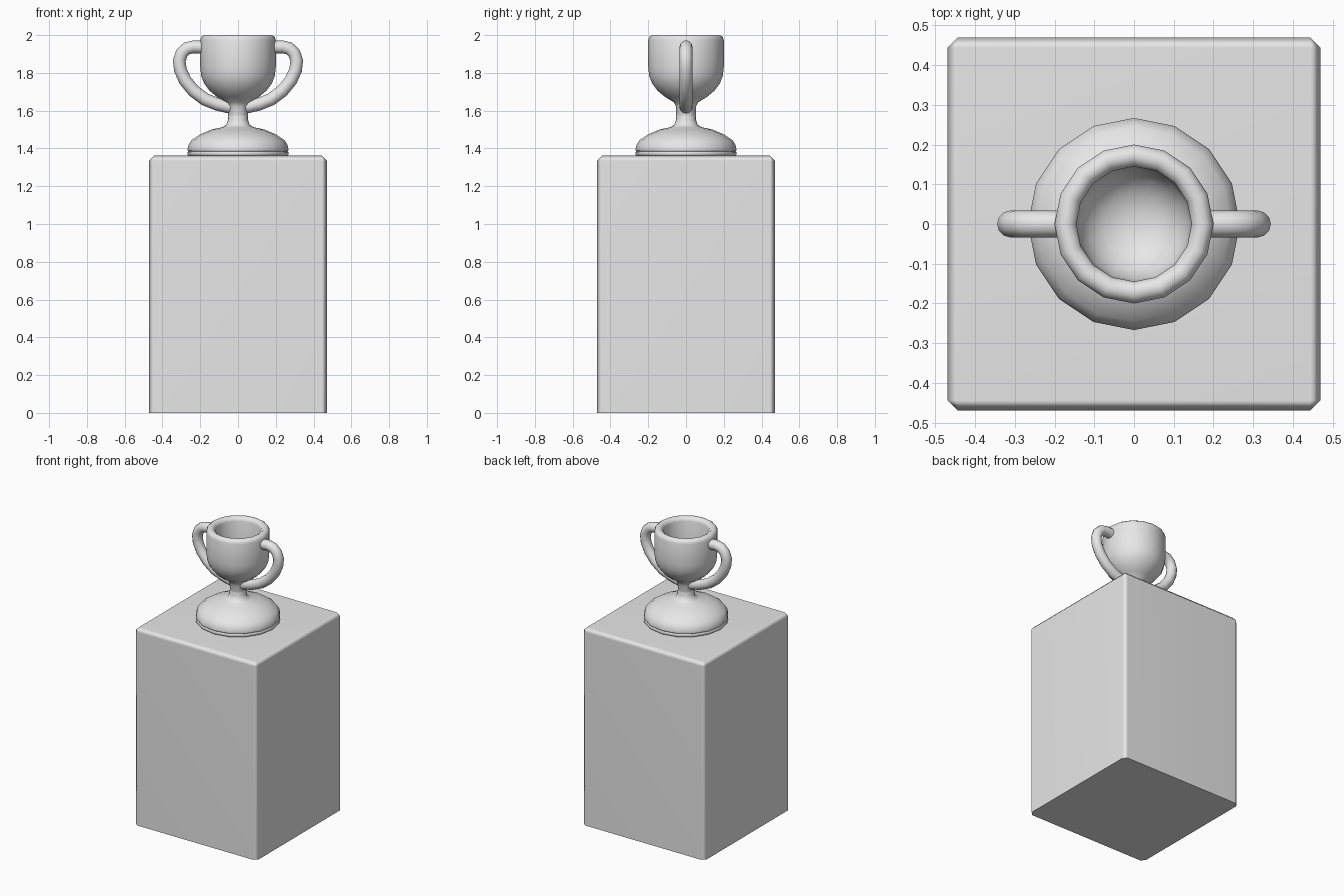
import bpy, bmesh, math
from mathutils import Vector

cube = bpy.data.objects.get("Cube")
if cube:
    bpy.data.objects.remove(cube, do_unlink=True)

GREY = (0.8, 0.8, 0.8, 1.0)
grey = bpy.data.materials.new("light_grey")
grey.use_nodes = True
grey.diffuse_color = GREY
grey.node_tree.nodes["Principled BSDF"].inputs["Base Color"].default_value = GREY


def finish(name, bm, angle):
    """Turn a bmesh into a smooth-shaded object that keeps its sharp edges."""
    bmesh.ops.recalc_face_normals(bm, faces=bm.faces)
    mesh = bpy.data.meshes.new(name)
    bm.to_mesh(mesh)
    bm.free()
    mesh.materials.append(grey)
    obj = bpy.data.objects.new(name, mesh)
    bpy.context.collection.objects.link(obj)
    bpy.ops.object.select_all(action='DESELECT')
    obj.select_set(True)
    bpy.context.view_layer.objects.active = obj
    bpy.ops.object.shade_smooth_by_angle(angle=math.radians(angle))
    return obj


def bridge(bm, rings):
    """Join consecutive closed rings of vertices with quads."""
    for a, b in zip(rings, rings[1:]):
        n = len(a)
        for i in range(n):
            j = (i + 1) % n
            bm.faces.new((a[i], a[j], b[j], b[i]))


def lathe(name, profile, sides=16, angle=50):
    """Revolve (radius, height) points around z and cap both ends."""
    bm = bmesh.new()
    rings = []
    for r, z in profile:
        turns = [math.tau * i / sides for i in range(sides)]
        rings.append([bm.verts.new((r * math.cos(t), r * math.sin(t), z)) for t in turns])
    bridge(bm, rings)
    bm.faces.new(rings[0])
    bm.faces.new(rings[-1])
    return finish(name, bm, angle)


def tube(name, path, radius, sides=12):
    """Sweep a circle along a path lying in the xz plane."""
    bm = bmesh.new()
    points = [Vector((x, 0, z)) for x, z in path]
    across = Vector((0, 1, 0))
    rings = []
    for i, p in enumerate(points):
        ahead = points[min(i + 1, len(points) - 1)] - points[max(i - 1, 0)]
        out = ahead.normalized().cross(across)
        turns = [math.tau * k / sides for k in range(sides)]
        rings.append([bm.verts.new(p + radius * (across * math.cos(t) + out * math.sin(t)))
                      for t in turns])
    bridge(bm, rings)
    bm.faces.new(rings[0])
    bm.faces.new(rings[-1])
    return finish(name, bm, 60)


# Pedestal: a block with chamfered sides and top, flat underneath
HALF, TOP = 0.47, 1.362
bm = bmesh.new()
bmesh.ops.create_cube(bm, size=1)
for v in bm.verts:
    v.co = (v.co.x * 2 * HALF, v.co.y * 2 * HALF, (v.co.z + 0.5) * TOP)
edges = [e for e in bm.edges if max(v.co.z for v in e.verts) > TOP / 2]
bmesh.ops.bevel(bm, geom=edges, offset=0.026, segments=1, affect='EDGES')
pedestal = finish("pedestal", bm, 60)
normals = pedestal.modifiers.new("flat_sides", 'WEIGHTED_NORMAL')
normals.keep_sharp = True

# Foot of the cup: a thin plate with a domed disc on it
lathe("foot_plate", [(0.262, 1.362), (0.267, 1.367), (0.267, 1.38), (0.262, 1.386)])
lathe("foot_dome", [(0.262, 1.384), (0.267, 1.39), (0.267, 1.396), (0.262, 1.42),
                    (0.245, 1.445), (0.2, 1.475), (0.14, 1.5), (0.085, 1.512),
                    (0.062, 1.525), (0.054, 1.55), (0.05, 1.6)])

# Stem and hollow bowl with a rounded rim
lathe("bowl", [(0.052, 1.54), (0.052, 1.62), (0.065, 1.645), (0.11, 1.672),
               (0.15, 1.705), (0.18, 1.745), (0.195, 1.785), (0.2, 1.83), (0.2, 1.975),
               (0.195, 1.99), (0.182, 2.0), (0.165, 2.0), (0.15, 1.99), (0.145, 1.975),
               (0.145, 1.84), (0.138, 1.79), (0.115, 1.75), (0.08, 1.72), (0.03, 1.705)])

# Handles, one on each side
handle_path = [(0.17, 1.935), (0.235, 1.938), (0.27, 1.93), (0.297, 1.905), (0.311, 1.865),
               (0.305, 1.815), (0.28, 1.76), (0.235, 1.705), (0.175, 1.66),
               (0.11, 1.634), (0.04, 1.618)]
for name, side in (("left_handle", 1), ("right_handle", -1)):
    tube(name, [(side * x, z) for x, z in handle_path], 0.034)
